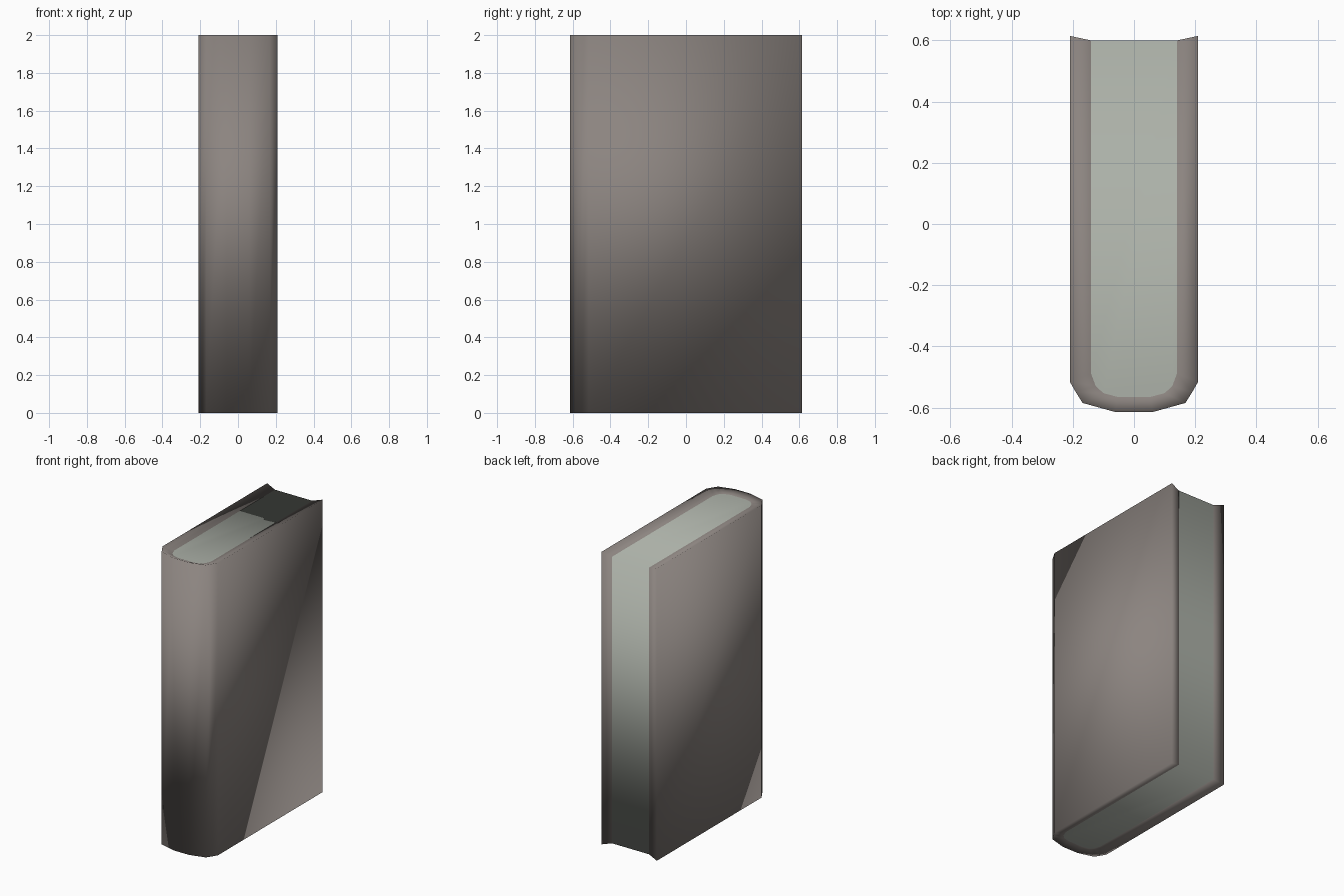
import bpy

if "Cube" in bpy.data.objects:
    bpy.data.objects.remove(bpy.data.objects["Cube"])

# half profiles seen from above, from the open back edge round to the spine
OUTER_HALF = [(0.21, 0.615), (0.21, -0.515), (0.19, -0.55), (0.168, -0.585), (0.06, -0.615)]
INNER_HALF = [(0.14, 0.60), (0.14, -0.49), (0.125, -0.53), (0.10, -0.553), (0.055, -0.565)]
HEIGHT, RECESS = 2.0, 0.02


def mirrored(half):
    """Left half followed by right half, counter-clockwise from above."""
    return [(-x, y) for x, y in half] + half[::-1]


def ring(points, z):
    return [(x, y, z) for x, y in points]


def material(name, color):
    mat = bpy.data.materials.new(name)
    mat.diffuse_color = (*color, 1.0)
    mat.use_nodes = True
    mat.node_tree.nodes["Principled BSDF"].inputs["Base Color"].default_value = mat.diffuse_color
    return mat


def make_object(name, verts, faces, mat):
    mesh = bpy.data.meshes.new(name)
    mesh.from_pydata(verts, [], faces)
    mesh.materials.append(mat)
    for poly in mesh.polygons:
        poly.use_smooth = True
    mesh.update()
    obj = bpy.data.objects.new(name, mesh)
    bpy.context.collection.objects.link(obj)
    return obj


outer, inner = mirrored(OUTER_HALF), mirrored(INNER_HALF)
n = len(outer)
cover_mat = material("brown_grey_cover", (0.262, 0.232, 0.216))
page_mat = material("pale_grey_paper", (0.413, 0.440, 0.392))

# cover: U-shaped shell with a rim sloping in to the pages
ob, ot, ib, it = 0, n, 2 * n, 3 * n
verts = (ring(outer, 0) + ring(outer, HEIGHT)
         + ring(inner, RECESS) + ring(inner, HEIGHT - RECESS))
faces = []
for i in range(n - 1):
    j = i + 1
    faces.append((ob + i, ob + j, ot + j, ot + i))   # boards and spine
    faces.append((ot + i, ot + j, it + j, it + i))   # top rim
    faces.append((ob + j, ob + i, ib + i, ib + j))   # bottom rim
e = n - 1
faces.append((ob, ot, it, ib))                       # left back rim
faces.append((ot + e, ob + e, ib + e, it + e))       # right back rim
make_object("book_cover", verts, faces, cover_mat)

# pages: top, bottom and back faces of the paper block
verts = ring(inner, RECESS) + ring(inner, HEIGHT - RECESS)
faces = [tuple(range(n, 2 * n)), tuple(range(n - 1, -1, -1)), (0, n, 2 * n - 1, n - 1)]
make_object("book_pages", verts, faces, page_mat)
